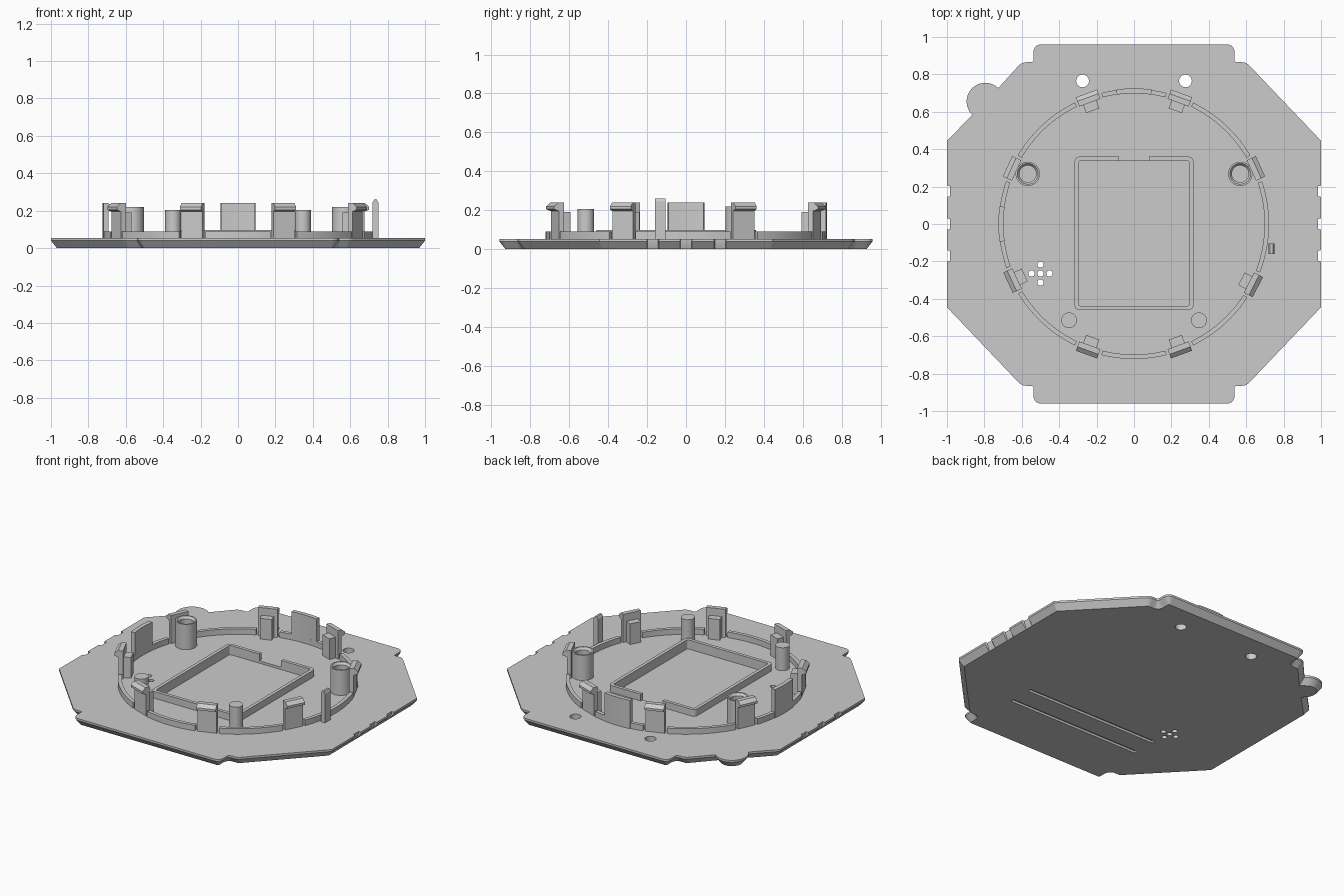
import bpy, bmesh, math
from mathutils import Vector, Matrix

cube = bpy.data.objects.get("Cube")
if cube:
    bpy.data.objects.remove(cube, do_unlink=True)

grey = bpy.data.materials.new("plastic_grey")
grey.use_nodes = True
grey.diffuse_color = (0.6, 0.6, 0.6, 1)
grey.node_tree.nodes["Principled BSDF"].inputs["Base Color"].default_value = grey.diffuse_color

TOP = 0.053     # top face of the base plate
ROOT = 0.05     # parts start slightly inside the plate


def finish(name, bm, smooth=True):
    bmesh.ops.recalc_face_normals(bm, faces=bm.faces)
    mesh = bpy.data.meshes.new(name)
    bm.to_mesh(mesh)
    bm.free()
    obj = bpy.data.objects.new(name, mesh)
    bpy.context.collection.objects.link(obj)
    mesh.materials.append(grey)
    if smooth:
        bpy.ops.object.select_all(action='DESELECT')
        obj.select_set(True)
        bpy.context.view_layer.objects.active = obj
        bpy.ops.object.shade_smooth_by_angle(angle=math.radians(30))


def skin(bm, loops):
    """Join equal-length loops with quads; return the vertex rings."""
    rings = [[bm.verts.new(p) for p in loop] for loop in loops]
    for a, b in zip(rings, rings[1:]):
        for i in range(len(a)):
            bm.faces.new((a[i - 1], a[i], b[i], b[i - 1]))
    return rings


def loft(bm, loops):
    rings = skin(bm, loops)
    bm.faces.new(rings[0])
    bm.faces.new(rings[-1])


def cap(bm, rings):
    """Fill an outer ring, leaving the inner rings open as holes."""
    edges = [bm.edges.get((r[i - 1], r[i])) for r in rings for i in range(len(r))]
    bmesh.ops.triangle_fill(bm, use_beauty=True, edges=edges, normal=(0, 0, 1))


def at_z(points, z):
    return [(p[0], p[1], z) for p in points]


def circle(x, y, r, n=32):
    return [(x + r * math.cos(math.tau * i / n), y + r * math.sin(math.tau * i / n)) for i in range(n)]


def rect(x0, x1, y0, y1):
    return [(x0, y0), (x1, y0), (x1, y1), (x0, y1)]


def fillet(corners, steps=6):
    """Round each (x, y, radius) corner."""
    out = []
    for i, (x, y, r) in enumerate(corners):
        p = Vector((x, y))
        if r == 0:
            out.append(p)
            continue
        u = (Vector(corners[i - 1][:2]) - p).normalized()
        v = (Vector(corners[(i + 1) % len(corners)][:2]) - p).normalized()
        t = r / math.tan(u.angle(v) / 2)
        a, b = p + u * t, p + v * t
        for k in range(steps + 1):
            s = k / steps
            out.append(a * (1 - s) ** 2 + p * 2 * s * (1 - s) + b * s ** 2)
    return out


def inset(points, d):
    """Move a counter-clockwise outline inward by d."""
    out = []
    for i, p in enumerate(points):
        e = (p - points[i - 1]).normalized()
        f = (points[(i + 1) % len(points)] - p).normalized()
        n, m = Vector((-e.y, e.x)), Vector((-f.y, f.x))
        out.append(p + (n + m) * d / (1 + n.dot(m)))
    return out


def notched(points, side, depth):
    """Add three small notches along the straight left and right sides."""
    right = []
    for y in (-0.17, 0, 0.175):
        right += [(side, y - 0.03), (side - depth, y - 0.027), (side - depth, y + 0.027), (side, y + 0.03)]
    left = [(-x, y) for x, y in reversed(right)]
    cut = min(range(len(points)), key=lambda i: points[i][0] - 0.1 * points[i][1]) + 1
    return [*points[:cut], *left, *points[cut:], *right]


def solid(name, points, z0, z1):
    bm = bmesh.new()
    loft(bm, [at_z(points, z0), at_z(points, z1)])
    finish(name, bm)


def arc_wall(name, a0, a1, r0, r1, z1):
    n = max(4, int(a1 - a0) // 3)
    angles = [math.radians(a0 + (a1 - a0) * i / n) for i in range(n + 1)]
    pts = [(r1 * math.cos(a), r1 * math.sin(a)) for a in angles]
    pts += [(r0 * math.cos(a), r0 * math.sin(a)) for a in reversed(angles)]
    solid(name, pts, ROOT, z1)


def radial_part(name, profile, width, angle):
    """Extrude a (radius, z) profile sideways and turn it round the centre."""
    bm = bmesh.new()
    loft(bm, [[(r, s * width / 2, z) for r, z in profile] for s in (-1, 1)])
    bm.transform(Matrix.Rotation(math.radians(angle), 4, 'Z'))
    finish(name, bm, False)


# Base plate outline: octagon with end tabs and a round lug at the back right
quarter = [(1, 0.445, 0), (0.6, 0.865, 0.06), (0.538, 0.865, 0.012), (0.538, 0.96, 0.045)]
half = quarter + [(-x, y, r) for x, y, r in reversed(quarter)]
lug = [(-0.795 + 0.1 * math.cos(math.radians(a)), 0.655 + 0.1 * math.sin(math.radians(a)), 0)
       for a in range(46, 227, 10)]
outline = fillet(half[:-1] + lug + half[-1:] + [(-x, -y, r) for x, y, r in half])

# Plate walls with a chamfered underside and edge notches
bm = bmesh.new()
edge = notched(outline, 1, 0.017)
base, _, rim = skin(bm, [at_z(notched(inset(outline, 0.032), 0.968, 0), 0), at_z(edge, 0.04), at_z(edge, TOP)])
top_rings, bottom_rings = [rim], [base]

# Mounting holes and sound holes go right through
holes = [circle(x, 0.765, 0.034) for x in (-0.275, 0.275)]
for dx, dy in ((0, 0), (0.048, 0), (-0.048, 0), (0, 0.048), (0, -0.048)):
    holes.append(circle(-0.5 + dx, -0.265 + dy, 0.017, 16))
for hole in holes:
    low, high = skin(bm, [at_z(hole, 0), at_z(hole, TOP)])
    bottom_rings.append(low)
    top_rings.append(high)

# Underside grooves and the shallow pocket inside the frame
for y in (-0.4, -0.56):
    slot = rect(-0.485, 0.485, y - 0.012, y + 0.012)
    low, roof = skin(bm, [at_z(slot, 0), at_z(slot, 0.015)])
    bm.faces.new(roof)
    bottom_rings.append(low)
pocket = rect(-0.298, 0.298, -0.44, 0.338)
floor, high = skin(bm, [at_z(pocket, 0.037), at_z(pocket, TOP)])
bm.faces.new(floor)
top_rings.append(high)
cap(bm, top_rings)
cap(bm, bottom_rings)
finish("base_plate", bm)

# Rectangular frame, open in the middle of its back side
outer = fillet([(-0.08, 0.36, 0), (-0.318, 0.36, 0.03), (-0.318, -0.46, 0.03),
                (0.318, -0.46, 0.03), (0.318, 0.36, 0.03), (0.08, 0.36, 0)])
inner = fillet([(-0.08, 0.338, 0), (-0.296, 0.338, 0.012), (-0.296, -0.438, 0.012),
                (0.296, -0.438, 0.012), (0.296, 0.338, 0.012), (0.08, 0.338, 0)])
solid("rectangular_frame", outer + inner[::-1], 0.036, 0.098)

# Snap clips around the ring, with support blocks behind most of them
clip = [(0.69, ROOT), (0.717, ROOT), (0.717, 0.195), (0.743, 0.205),
        (0.743, 0.22), (0.72, 0.24), (0.69, 0.24)]
block = [(0.645, ROOT), (0.692, ROOT), (0.692, 0.19), (0.645, 0.19)]
clip_angles = [-27, 24.5, 70, 110, 155.5, 205, 250, 290]
for a in clip_angles:
    radial_part("snap_clip", clip, 0.12, a)
    if a not in (24.5, 155.5):
        radial_part("clip_support", block, 0.075, a)

# Low ring segments between the clips
for a, b in zip(clip_angles, clip_angles[1:] + [333]):
    arc_wall("ring_segment", a + 6, b - 6, 0.698, 0.722, 0.09)

# Tall guide walls at the back and the right
for a in (90, 180):
    arc_wall("guide_wall", a - 7.5, a + 7.5, 0.698, 0.725, 0.24)

# Upright tab outside the ring
tab = [(0.72, ROOT), (0.75, ROOT), (0.75, 0.245), (0.742, 0.26), (0.728, 0.26), (0.72, 0.245)]
bm = bmesh.new()
loft(bm, [[(x, y, z) for x, z in tab] for y in (-0.16, -0.105)])
finish("upright_tab", bm, False)

# Hollow screw bosses and solid pins
boss = [(0.065, ROOT), (0.065, 0.22), (0.056, 0.22), (0.045, 0.205), (0.045, 0.12)]
for s in (-1, 1):
    bm = bmesh.new()
    loft(bm, [at_z(circle(s * 0.568, 0.268, r), z) for r, z in boss])
    finish("screw_boss", bm)
    solid("locating_pin", circle(s * 0.347, -0.515, 0.042), ROOT, 0.205)
